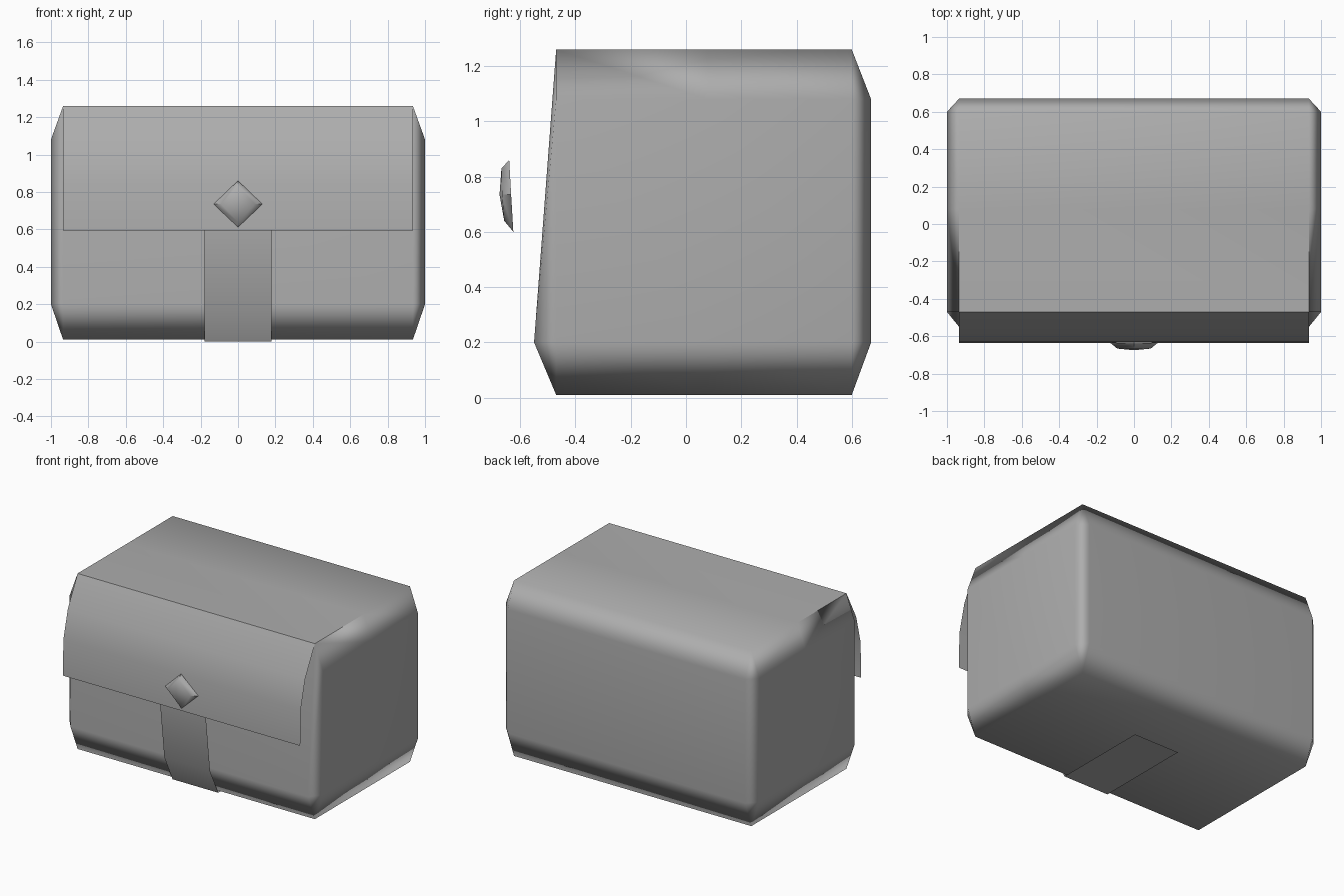
import bpy
import bmesh
import math

cube = bpy.data.objects.get("Cube")
if cube:
    bpy.data.objects.remove(cube, do_unlink=True)

GREY = (0.42, 0.42, 0.42, 1)
grey = bpy.data.materials.new("plain_grey")
grey.use_nodes = True
grey.diffuse_color = GREY
grey.node_tree.nodes["Principled BSDF"].inputs["Base Color"].default_value = GREY


def add_object(name, bm):
    mesh = bpy.data.meshes.new(name)
    bm.to_mesh(mesh)
    bm.free()
    mesh.materials.append(grey)
    obj = bpy.data.objects.new(name, mesh)
    bpy.context.collection.objects.link(obj)
    return obj


def smooth(obj, degrees):
    bpy.ops.object.select_all(action='DESELECT')
    obj.select_set(True)
    bpy.context.view_layer.objects.active = obj
    bpy.ops.object.shade_smooth_by_angle(angle=math.radians(degrees))


def sheet(name, half_width, profile):
    """Thin sheet that follows a side profile of (y, z) points."""
    bm = bmesh.new()
    rows = [[bm.verts.new((x, y, z)) for x in (-half_width, half_width)]
            for y, z in profile]
    for (a, b), (c, d) in zip(rows, rows[1:]):
        bm.faces.new((a, c, d, b))
    obj = add_object(name, bm)
    smooth(obj, 50)
    return obj


# Body: chamfered box whose front leans back to a sharp top edge
bm = bmesh.new()
inner_profile = [(-.47, .01), (.6, .01), (.67, .2), (.67, 1.08),
                 (.6, 1.26), (-.47, 1.26), (-.55, .2)]
end_profile = [(y, z) for y in (-.47, .6) for z in (.2, 1.08)]
for side in (-1, 1):
    for x, profile in ((.935, inner_profile), (1, end_profile)):
        for y, z in profile:
            bm.verts.new((side * x, y, z))
bmesh.ops.convex_hull(bm, input=bm.verts[:])
bmesh.ops.dissolve_limit(bm, angle_limit=.01, verts=bm.verts[:], edges=bm.edges[:])
bmesh.ops.bisect_plane(bm, geom=bm.verts[:] + bm.edges[:] + bm.faces[:],
                       plane_co=(0, .08, 0), plane_no=(0, 1, 0))
bmesh.ops.recalc_face_normals(bm, faces=bm.faces[:])
for face in bm.faces:
    face.smooth = True
# The front part of the top rim stays sharp
for edge in bm.edges:
    a, b = (v.co for v in edge.verts)
    if min(a.z, b.z) > 1.25 and (a.y + b.y) / 2 < .05:
        edge.smooth = False
body = add_object("pouch_body", bm)
weighted = body.modifiers.new("soft_chamfers", 'WEIGHTED_NORMAL')
weighted.keep_sharp = True

# Flap over the front
sheet("front_flap", .935, [(-.47, 1.26), (-.58, 1.05), (-.63, .85), (-.635, .595)])

# Strap from behind the flap to under the body
sheet("closing_strap", .18, [(-.622, .7), (-.618, .58), (-.572, .19),
                             (-.48, 0), (.225, 0)])

# Diamond stud on the flap
bm = bmesh.new()
outer = [bm.verts.new(p) for p in ((0, -.64, .86), (-.13, -.633, .735),
                                   (0, -.625, .6), (.13, -.633, .735))]
inner = [bm.verts.new(p) for p in ((0, -.668, .83), (-.09, -.666, .735),
                                   (0, -.658, .64), (.09, -.666, .735))]
tip = bm.verts.new((0, -.675, .735))
for i in range(4):
    j = (i + 1) % 4
    bm.faces.new((outer[i], outer[j], inner[j], inner[i]))
    bm.faces.new((inner[i], inner[j], tip))
stud = add_object("diamond_stud", bm)
smooth(stud, 50)
